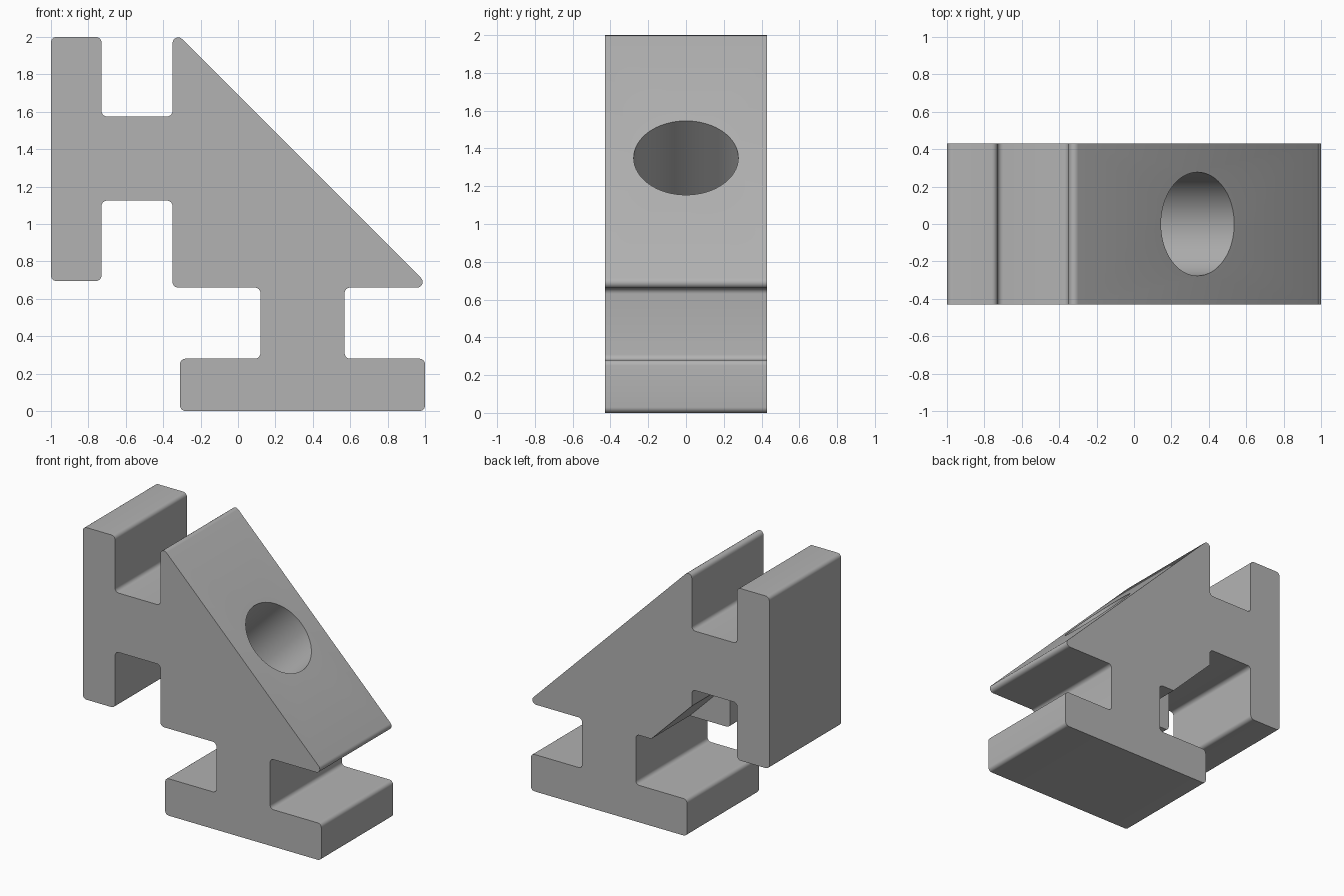
import bpy, bmesh, math
from mathutils import Vector, Matrix

cube = bpy.data.objects.get("Cube")
if cube:
    bpy.data.objects.remove(cube, do_unlink=True)

DEPTH = 0.43
FILLET = 0.03

grey = bpy.data.materials.new("plain_grey")
grey.use_nodes = True
grey.diffuse_color = (0.45, 0.45, 0.45, 1)
grey.node_tree.nodes["Principled BSDF"].inputs["Base Color"].default_value = grey.diffuse_color


def rounded(points, radius, steps=6):
    """Round every corner of a closed outline with a tangent arc."""
    pts = [Vector(p) for p in points]
    out = []
    for i, p in enumerate(pts):
        a = (pts[i - 1] - p).normalized()
        b = (pts[(i + 1) % len(pts)] - p).normalized()
        half = a.angle(b) / 2
        centre = p + (a + b).normalized() * radius / math.sin(half)
        start = p + a * radius / math.tan(half) - centre
        end = p + b * radius / math.tan(half) - centre
        sweep = start.angle_signed(end)
        for k in range(steps + 1):
            t = -sweep * k / steps
            c, s = math.cos(t), math.sin(t)
            out.append(centre + Vector((c * start.x - s * start.y, s * start.x + c * start.y)))
    return out


def extrude_profile(name, outline, y0, y1):
    """Make a solid from an outline in the xz plane."""
    bm = bmesh.new()
    face = bm.faces.new([bm.verts.new((p[0], y0, p[1])) for p in outline])
    moved = bmesh.ops.extrude_face_region(bm, geom=[face])["geom"]
    verts = [v for v in moved if isinstance(v, bmesh.types.BMVert)]
    bmesh.ops.translate(bm, verts=verts, vec=(0, y1 - y0, 0))
    bmesh.ops.recalc_face_normals(bm, faces=bm.faces)
    mesh = bpy.data.meshes.new(name)
    bm.to_mesh(mesh)
    bm.free()
    mesh.materials.append(grey)
    obj = bpy.data.objects.new(name, mesh)
    bpy.context.collection.objects.link(obj)
    return obj


# Bracket: wedge body with a T-shaped foot on each straight side
outline = [
    (-1, 0.695), (-0.73, 0.695), (-0.73, 1.125), (-0.35, 1.125), (-0.35, 0.66),
    (0.12, 0.66), (0.12, 0.28), (-0.31, 0.28), (-0.31, 0), (1, 0), (1, 0.28),
    (0.57, 0.28), (0.57, 0.66), (1.03, 0.66), (-0.35, 2.04), (-0.35, 1.575),
    (-0.73, 1.575), (-0.73, 2), (-1, 2),
]
bracket = extrude_profile("corner_bracket", rounded(outline, FILLET), -DEPTH, DEPTH)

# Slot cutter: bevels the inner corner from the back to the middle
slot = extrude_profile("slot_cutter", [(0.0, 0.65), (-0.36, 1.01), (-0.36, 0.65)], -0.03, DEPTH + 0.1)

# Hole cutter: round bore square to the slope
axis = Vector((1, 0, 1)).normalized()
mouth = Vector((0.34, 0, 1.35))
length, over = 0.69, 0.1
bm = bmesh.new()
bmesh.ops.create_cone(bm, cap_ends=True, segments=64, radius1=0.277, radius2=0.277, depth=length + over)
place = Matrix.Translation(mouth - axis * (length - over) / 2) @ axis.to_track_quat("Z", "Y").to_matrix().to_4x4()
bm.transform(place)
mesh = bpy.data.meshes.new("hole_cutter")
bm.to_mesh(mesh)
bm.free()
mesh.materials.append(grey)
hole = bpy.data.objects.new("hole_cutter", mesh)
bpy.context.collection.objects.link(hole)

# Cut, then drop the cutters
bpy.context.view_layer.objects.active = bracket
bracket.select_set(True)
for cutter in (slot, hole):
    mod = bracket.modifiers.new(cutter.name, "BOOLEAN")
    mod.operation = "DIFFERENCE"
    mod.solver = "EXACT"
    mod.object = cutter
    cutter.hide_render = True
    bpy.ops.object.modifier_apply(modifier=mod.name)
    bpy.data.objects.remove(cutter, do_unlink=True)

bpy.ops.object.shade_smooth_by_angle(angle=math.radians(30))
